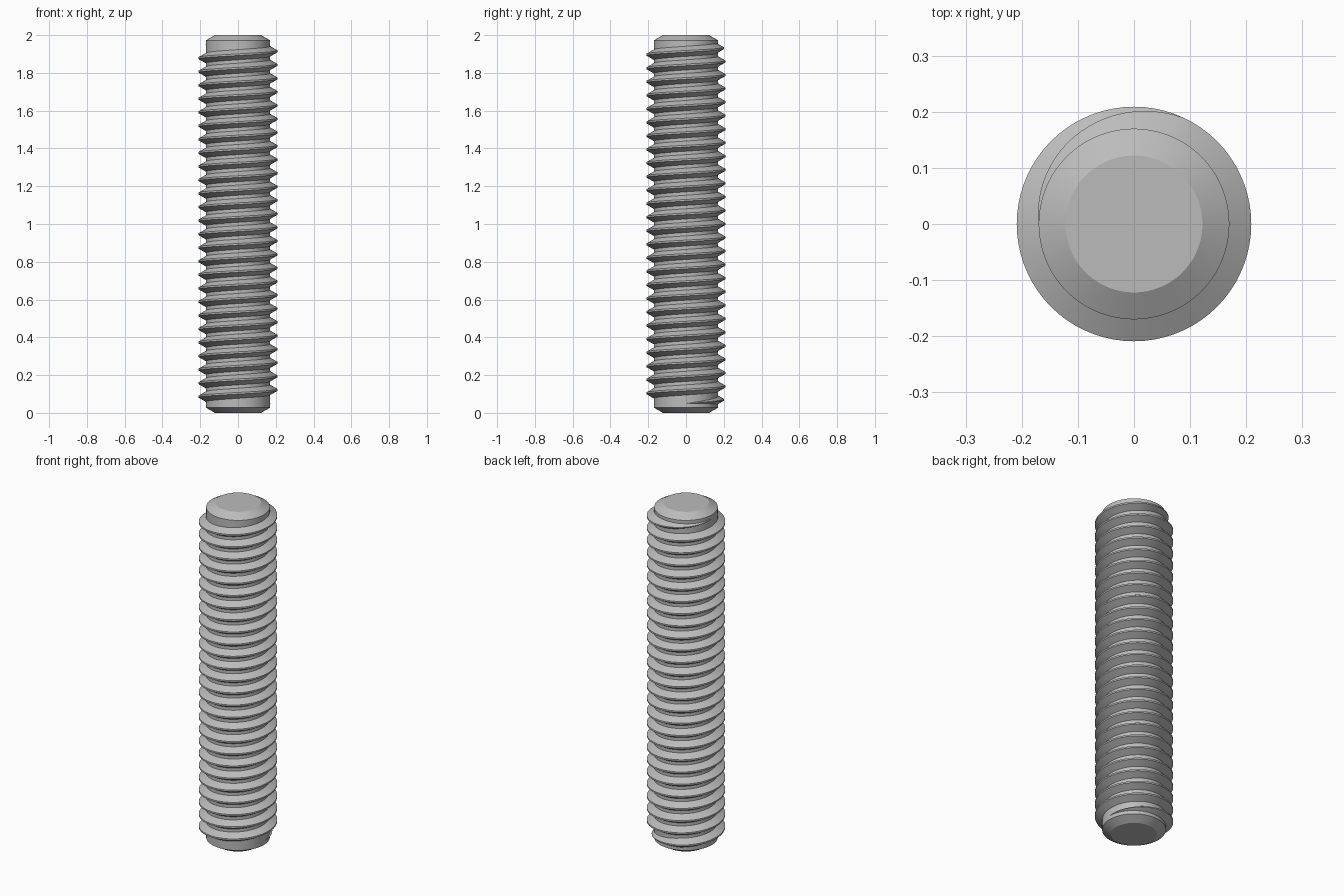
import bpy, bmesh, math
from math import sin, cos, pi

if "Cube" in bpy.data.objects:
    bpy.data.objects.remove(bpy.data.objects["Cube"], do_unlink=True)

LENGTH = 2.0
CORE_R, CREST_R, TIP_R = 0.17, 0.209, 0.122
CHAMFER = 0.028
TURNS, Z_START = 26.5, 0.05
PITCH = (LENGTH - 2 * Z_START) / TURNS
SEGS = 72
RUNOUT = 115 / 360  # turns over which the thread fades out

steel = bpy.data.materials.new("grey steel")
steel.use_nodes = True
GREY = (0.5, 0.5, 0.5, 1)
steel.diffuse_color = GREY
steel.node_tree.nodes["Principled BSDF"].inputs["Base Color"].default_value = GREY


def skin(name, sections, closed_section):
    """Join successive point sections into a surface with capped ends."""
    bm = bmesh.new()
    rows = [[bm.verts.new(p) for p in s] for s in sections]
    n = len(rows[0])
    for a, b in zip(rows, rows[1:]):
        for i in range(n if closed_section else n - 1):
            j = (i + 1) % n
            bm.faces.new((a[i], a[j], b[j], b[i]))
    bm.faces.new(rows[0])
    bm.faces.new(rows[-1])
    bmesh.ops.recalc_face_normals(bm, faces=bm.faces)
    mesh = bpy.data.meshes.new(name)
    bm.to_mesh(mesh)
    bm.free()
    mesh.materials.append(steel)
    obj = bpy.data.objects.new(name, mesh)
    bpy.context.collection.objects.link(obj)
    bpy.ops.object.select_all(action='DESELECT')
    obj.select_set(True)
    bpy.context.view_layer.objects.active = obj
    bpy.ops.object.shade_smooth_by_angle(angle=math.radians(22))
    return obj


# Rod core with a chamfer at each end
profile = [(TIP_R, 0), (CORE_R, CHAMFER),
           (CORE_R, LENGTH - CHAMFER), (TIP_R, LENGTH)]
skin("rod_core", [[(r * cos(2 * pi * i / SEGS), r * sin(2 * pi * i / SEGS), z)
                   for i in range(SEGS)] for r, z in profile], True)


# Right-handed helical thread, fading into the core at both ends
def thread_section(turn):
    fade = min(1, turn / RUNOUT, (TURNS - turn) / RUNOUT)
    fade = max(fade, 0.01)
    depth = (CREST_R - CORE_R) * fade
    crest = PITCH / 16 * fade
    root = crest + depth * math.tan(pi / 6)
    z = Z_START + turn * PITCH
    a = 2 * pi * turn
    sink = 0.001
    shape = [(CORE_R - sink, -root - sink / 2), (CORE_R + depth, -crest),
             (CORE_R + depth, crest), (CORE_R - sink, root + sink / 2)]
    return [(r * cos(a), r * sin(a), z + dz) for r, dz in shape]


steps = int(TURNS * SEGS)
skin("thread", [thread_section(i / SEGS) for i in range(steps + 1)], True)
